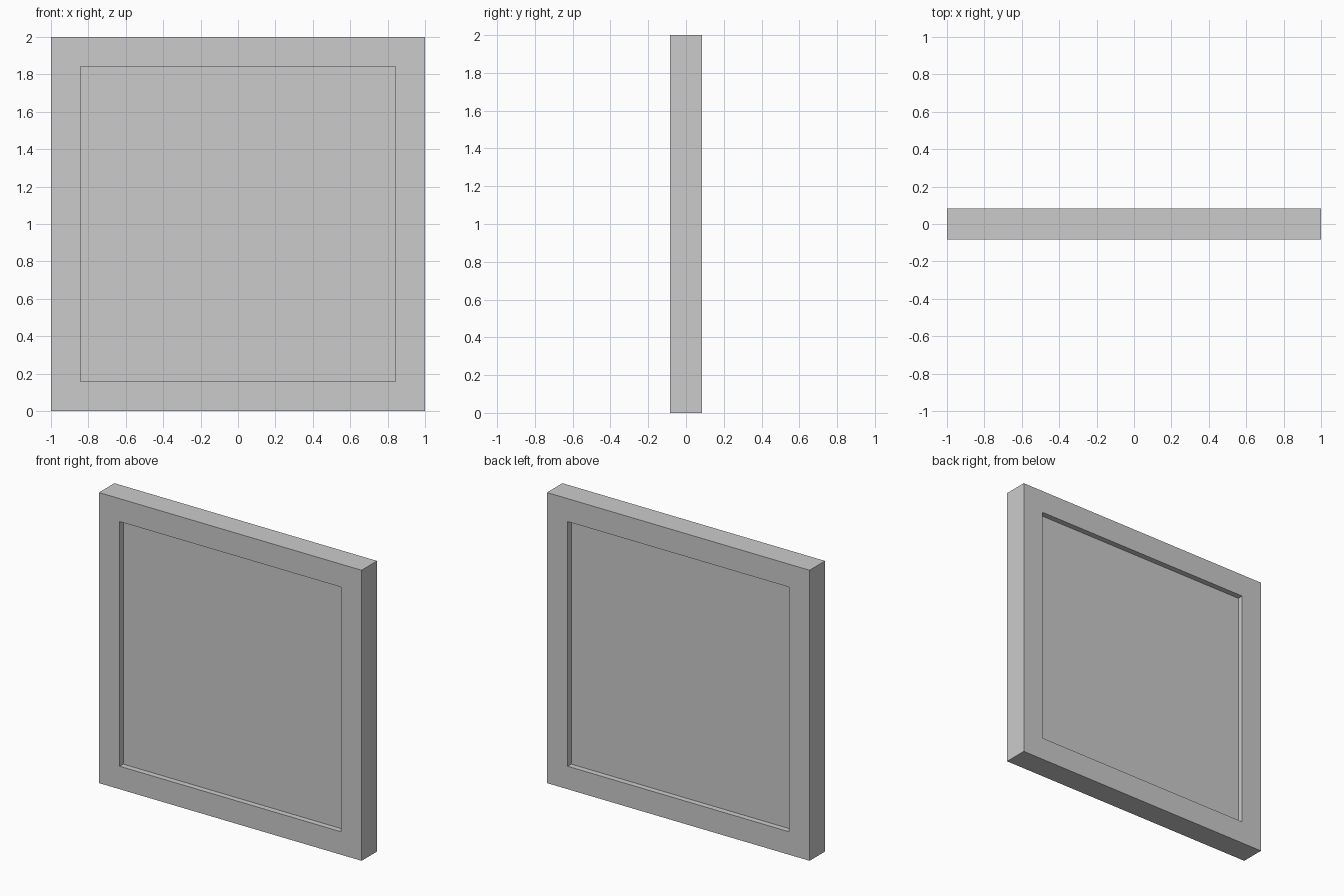
import bpy

if "Cube" in bpy.data.objects:
    bpy.data.objects.remove(bpy.data.objects["Cube"])

SIZE = 2.0      # outer width and height
BORDER = 0.158  # frame member width
DEPTH = 0.168   # frame thickness
PANEL = 0.09    # panel thickness


def box(name, centre, dims):
    bpy.ops.mesh.primitive_cube_add(size=1, location=centre)
    ob = bpy.context.object
    ob.name = name
    ob.scale = dims
    bpy.ops.object.transform_apply(location=False, rotation=False, scale=True)
    return ob


inner = SIZE - 2 * BORDER
offset = (SIZE - BORDER) / 2

# Upright side members
for side, s in (("left", -1), ("right", 1)):
    box(side + "_stile", (s * offset, 0, SIZE / 2), (BORDER, DEPTH, SIZE))

# Horizontal members between the uprights
for side, s in (("bottom", -1), ("top", 1)):
    box(side + "_rail", (0, 0, SIZE / 2 + s * offset), (inner, DEPTH, BORDER))

# Panel recessed on both faces
box("panel", (0, 0, SIZE / 2), (inner, PANEL, inner))
